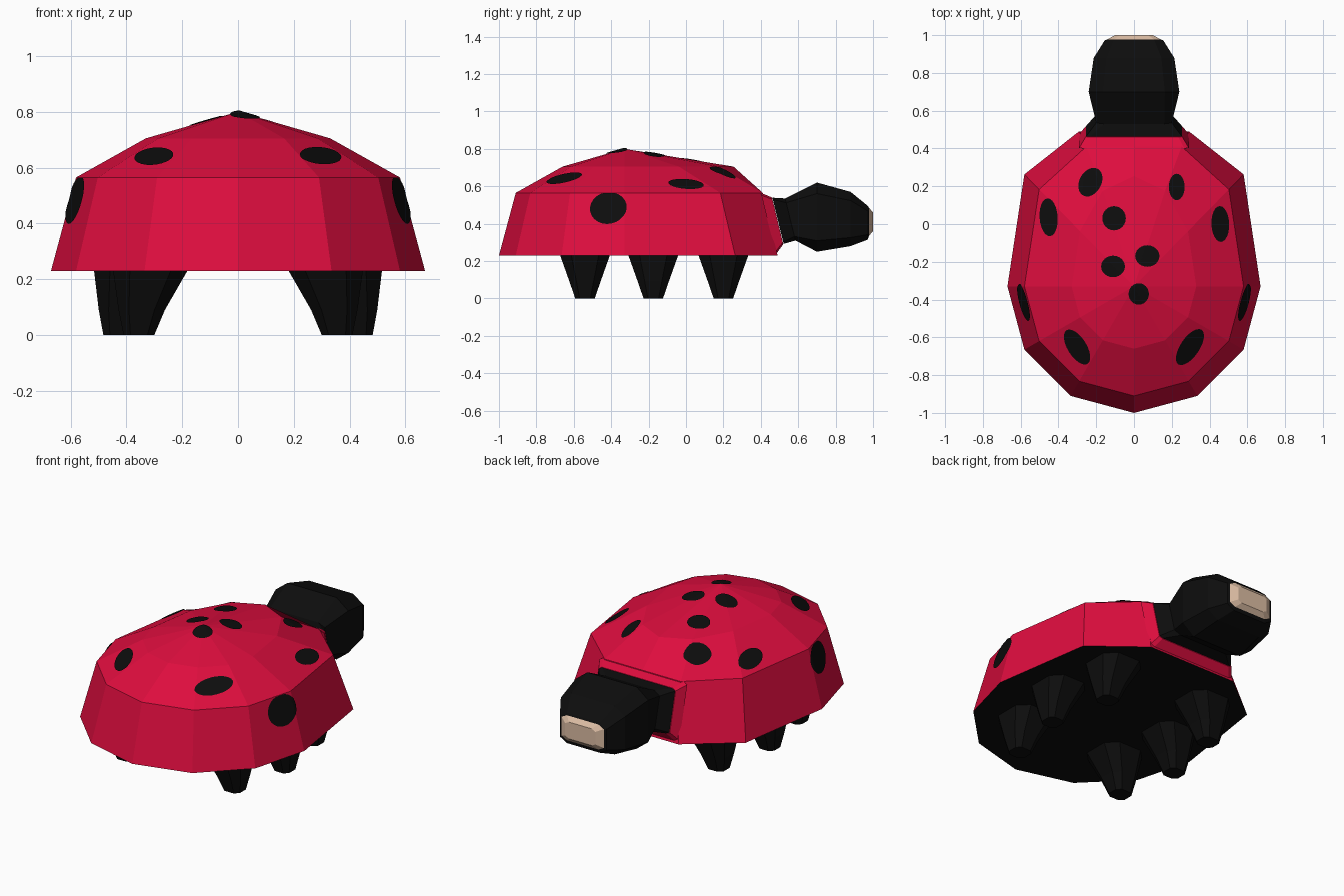
import bpy, bmesh, math
from mathutils import Vector
from mathutils.bvhtree import BVHTree

if "Cube" in bpy.data.objects:
    bpy.data.objects.remove(bpy.data.objects["Cube"])


def material(name, rgb):
    m = bpy.data.materials.new(name)
    m.diffuse_color = (*rgb, 1)
    m.use_nodes = True
    m.node_tree.nodes["Principled BSDF"].inputs["Base Color"].default_value = m.diffuse_color
    return m


RED = material("crimson red", (0.73, 0.004, 0.048))
BLACK = material("soft black", (0.004, 0.004, 0.004))
BEIGE = material("face beige", (0.72, 0.51, 0.37))


def finish(bm, name, mats, rule=None, recalc=True):
    if recalc:
        bmesh.ops.recalc_face_normals(bm, faces=bm.faces)
    bm.normal_update()
    if rule:
        for f in bm.faces:
            f.material_index = rule(f)
    me = bpy.data.meshes.new(name)
    bm.to_mesh(me)
    ob = bpy.data.objects.new(name, me)
    for m in mats:
        me.materials.append(m)
    bpy.context.collection.objects.link(ob)
    return ob


def loft(rings, cap_start=True, cap_end=True):
    bm = bmesh.new()
    vs = [[bm.verts.new(p) for p in r] for r in rings]
    n = len(vs[0])
    for a, b in zip(vs, vs[1:]):
        for i in range(n):
            j = (i + 1) % n
            bm.faces.new((a[i], a[j], b[j], b[i]))
    if cap_start:
        bm.faces.new(vs[0])
    if cap_end:
        bm.faces.new(vs[-1])
    return bm


def octagon(cx, cy, hx, hy, cut):
    """Rectangle with its corners cut off."""
    k, l = hx * (1 - cut), hy * (1 - cut)
    pts = [(hx, -l), (hx, l), (k, hy), (-k, hy), (-hx, l), (-hx, -l), (-k, -hy), (k, -hy)]
    return [(cx + x, cy + y) for x, y in pts]


# Shell: 12-sided dome, stretched and flattened towards the head
def shell_ring(r, z, y_max):
    ring = []
    for i in range(12):
        a = math.radians(30 * i)
        x, y = r * math.cos(a), r * math.sin(a)
        y = -0.33 + (y * 1.77 if y > 0 else y)
        if y > y_max:
            x *= 0.87
        ring.append((x, min(y, y_max), z))
    return ring


bm = loft([shell_ring(0.67, 0.23, 0.49), shell_ring(0.58, 0.565, 0.41),
           shell_ring(0.33, 0.705, 0.30)], cap_end=False)
bm.verts.ensure_lookup_table()
top = list(bm.verts)[-12:]
apex = bm.verts.new((0, -0.33, 0.8))
for i in range(12):
    bm.faces.new((top[i], top[(i + 1) % 12], apex))
shell = finish(bm, "shell", [RED, BLACK], lambda f: int(f.normal.z < -0.9))
bm = bmesh.new()
bm.from_mesh(shell.data)
tree = BVHTree.FromBMesh(bm)
bm.free()


# Cross-sections along the body: half width, top (y, z), bottom (y, z), corner cut
def section(w, yt, zt, yb, zb, cut):
    c, h = (zt + zb) / 2, (zt - zb) / 2
    return [(x, yb + (yt - yb) * (z - zb) / (zt - zb), z)
            for x, z in octagon(0, c, w, h, cut)]


# Red collar joining the shell to the neck
finish(loft([section(0.29, 0.40, 0.565, 0.48, 0.235, 0.08),
             section(0.255, 0.46, 0.54, 0.52, 0.29, 0.08)]), "collar", [RED])

# Head with neck, ending in a pale face
head = [section(0.253, 0.462, 0.539, 0.522, 0.292, 0.08),
        section(0.20, 0.53, 0.535, 0.585, 0.31, 0.2),
        section(0.24, 0.70, 0.62, 0.70, 0.25, 0.32),
        section(0.213, 0.88, 0.57, 0.88, 0.28, 0.32),
        section(0.155, 0.972, 0.495, 0.972, 0.315, 0.3),
        section(0.14, 0.978, 0.485, 0.978, 0.335, 0.25),
        section(0.10, 1.0, 0.46, 1.0, 0.36, 0.25)]
finish(loft(head), "head", [BLACK, BEIGE],
       lambda f: int(f.calc_center_median().y > 0.98))

# Legs: three tapered stubs per side
LEG = [(0.25, -0.045, 0.14, 0.14), (0.09, -0.01, 0.083, 0.083), (0.0, 0.0, 0.055, 0.052)]
for label, y0, x0, slim in (("rear", -0.54, 0.355, 1), ("middle", -0.175, 0.43, 0.95),
                            ("front", 0.20, 0.355, 1)):
    for side, s in (("left", -1), ("right", 1)):
        rings = [[(s * x, y, z) for x, y in
                  octagon(x0 + dx, y0, hx * slim, hy, 0.45)] for z, dx, hx, hy in LEG]
        finish(loft(rings), f"{label}_leg_{side}", [BLACK])


# Spots: thin discs laid onto the shell by ray casting
def spot(name, project, ru, rv, turn=0.0, rings=5, n=24):
    bm = bmesh.new()
    t = math.radians(turn)

    def vert(k, i):
        a = math.tau * i / n
        u, v = ru * k / rings * math.cos(a), rv * k / rings * math.sin(a)
        origin, ray = project(u * math.cos(t) - v * math.sin(t),
                              u * math.sin(t) + v * math.cos(t))
        hit, normal, _, _ = tree.ray_cast(origin, ray)
        return bm.verts.new(hit - ray * 0.002 + normal * 0.004)

    prev = None
    centre = vert(0, 0)
    for k in range(1, rings + 1):
        cur = [vert(k, i) for i in range(n)]
        for i in range(n):
            j = (i + 1) % n
            if prev:
                bm.faces.new((prev[i], cur[i], cur[j], prev[j]))
            else:
                bm.faces.new((centre, cur[i], cur[j]))
        prev = cur
    bm.normal_update()
    c = centre.co - Vector((0, -0.2, 0.2))
    if sum(f.normal.dot(c) for f in bm.faces) < 0:
        bmesh.ops.reverse_faces(bm, faces=bm.faces)
    finish(bm, name, [BLACK], recalc=False)


DOWN = Vector((0, 0, -1))
# x, y, half width, half length, turn
TOP_SPOTS = [(-0.23, 0.22, 0.058, 0.08, -28), (0.225, 0.195, 0.042, 0.07, 0),
             (-0.45, 0.035, 0.048, 0.1, 4), (0.455, 0.0, 0.047, 0.095, 2),
             (-0.105, 0.03, 0.062, 0.064, 0), (0.07, -0.17, 0.064, 0.057, 0),
             (-0.11, -0.225, 0.063, 0.057, 0), (0.025, -0.37, 0.053, 0.056, 0),
             (-0.3, -0.65, 0.05, 0.105, 32), (0.295, -0.65, 0.05, 0.11, -34)]
for i, (x, y, rx, ry, turn) in enumerate(TOP_SPOTS):
    spot(f"top_spot_{i + 1}",
         lambda u, v, x=x, y=y: (Vector((x + u, y + v, 2)), DOWN), rx, ry, turn)
for side, s in (("left", -1), ("right", 1)):
    spot(f"side_spot_{side}",
         lambda u, v, s=s: (Vector((s * 2, -0.415 + u, min(0.483 + v, 0.564))),
                            Vector((-s, 0, 0))), 0.098, 0.085, 12)
